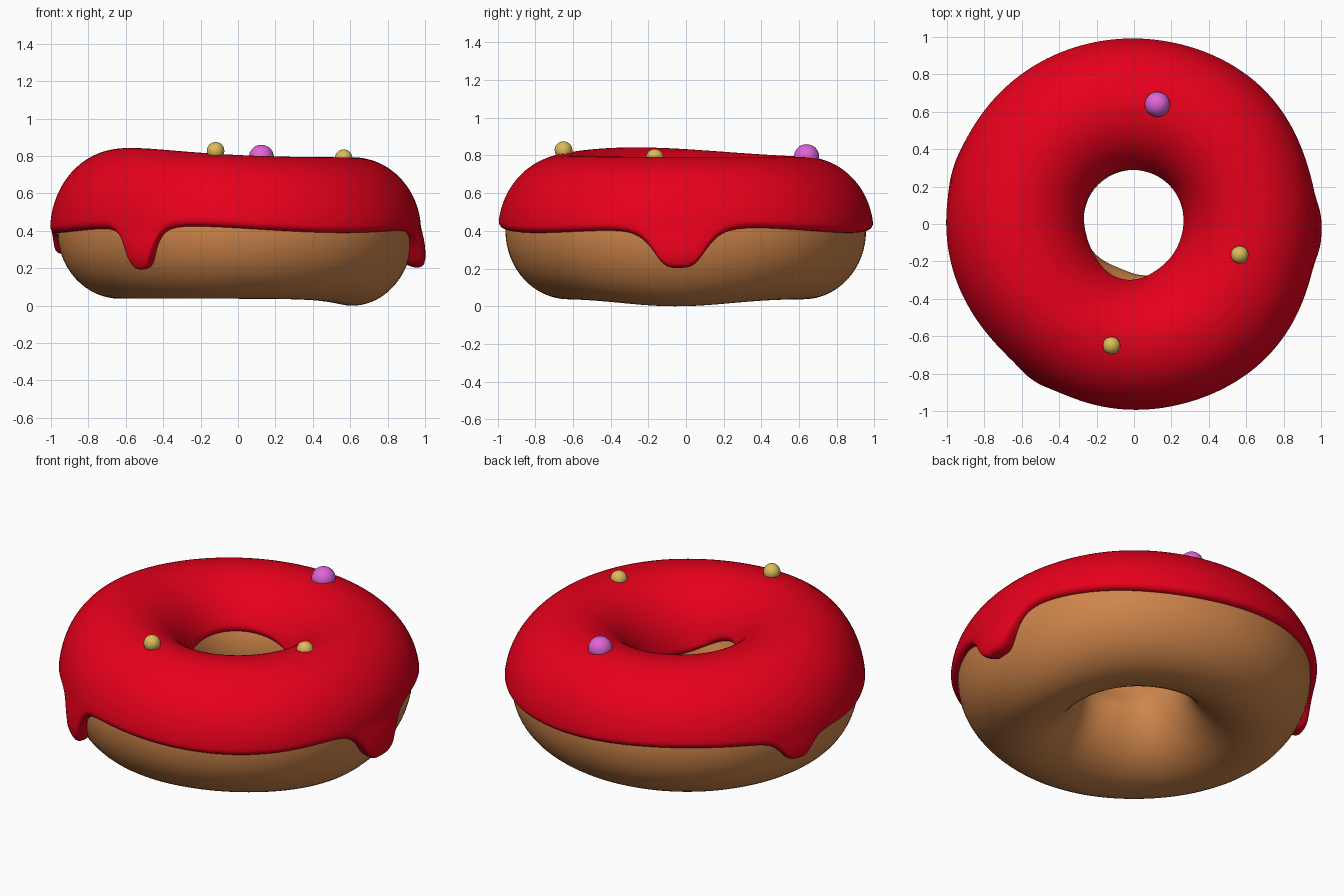
import bpy, math
from math import sin, cos, radians, pi

if "Cube" in bpy.data.objects:
    bpy.data.objects.remove(bpy.data.objects["Cube"])


def material(name, rgb):
    m = bpy.data.materials.new(name)
    m.diffuse_color = (*rgb, 1)
    m.use_nodes = True
    m.node_tree.nodes["Principled BSDF"].inputs["Base Color"].default_value = m.diffuse_color
    return m


DOUGH = material("baked dough", (0.62, 0.235, 0.07))
RED = material("red icing", (0.80, 0.0, 0.011))
PINK = material("pink sugar", (0.73, 0.13, 0.68))
GOLD = material("gold sugar", (0.71, 0.50, 0.105))

MID = 0.40   # height of the ring's centre line
# drips: angle (deg), half width (deg), length, extra thickness
DRIPS = [(-123, 5.8, 0.22, 0.03), (-2, 9.5, 0.21, 0.045), (163, 6.5, 0.12, 0.02)]
# uneven outline: angle (deg), change of outer radius
BULGES = [(45, 0.028), (-45, 0.028), (135, 0.01), (-135, -0.025), (-90, 0.012), (180, 0.004)]


def bump(t, deg, width):
    d = (t - radians(deg) + pi) % (2 * pi) - pi
    return math.exp(-(d / radians(width)) ** 2)


def half_heights(t):
    top = 0.354 + 0.05 * bump(t, -155, 55)
    low = 0.363 + 0.037 * bump(t, -5, 36)
    return top, low


def section(t, p, off=0.0):
    """Point on the uneven ring: t around the hole, p around the tube."""
    top, low = half_heights(t)
    R = 0.622 - 0.008 * cos(t)
    a = 0.327 - 0.008 * cos(t) + 0.004 * cos(3 * t + 1)
    b = top if sin(p) > 0 else low
    r = R + (a + off) * cos(p)
    if cos(p) > 0:
        r += cos(p) * sum(amount * bump(t, deg, 28) for deg, amount in BULGES)
    else:
        r += cos(p) * (0.028 * bump(t, 180, 50) - 0.012 * bump(t, -90, 40))
        if sin(p) < 0.25:   # dough swells into the hole at the front
            r += 0.055 * min(1, (0.25 - sin(p)) / 0.3) * cos(p) * bump(t, -105, 35)
    return r * cos(t), r * sin(t), MID + (b + off) * sin(p)


def mesh_object(name, rows, closed, mat):
    """Grid of rows (each one around the ring) into a smooth mesh."""
    n, m = len(rows[0]), len(rows)
    verts = [v for row in rows for v in row]
    faces = []
    for j in range(m if closed else m - 1):
        k = (j + 1) % m
        for i in range(n):
            i2 = (i + 1) % n
            faces.append((j * n + i, j * n + i2, k * n + i2, k * n + i))
    me = bpy.data.meshes.new(name)
    me.from_pydata(verts, [], faces)
    me.materials.append(mat)
    me.polygons.foreach_set("use_smooth", [True] * len(faces))
    ob = bpy.data.objects.new(name, me)
    bpy.context.collection.objects.link(ob)
    return ob


# dough ring
N = 128
mesh_object("dough_ring",
            [[section(2 * pi * i / N, 2 * pi * j / 64) for i in range(N)] for j in range(64)],
            True, DOUGH)


# icing: a shell over the top whose outer edge runs down in drips
def edge_angle(t, z):
    top, low = half_heights(t)
    d = z - MID
    return math.asin(max(-0.95, min(0.95, d / (top if d > 0 else low))))


def drip_shape(t, drip):
    d = (t - radians(drip[0]) + pi) % (2 * pi) - pi
    return 1 / (1 + abs(d / radians(drip[1])) ** 3.6)


N = 360
LIP = 0.10           # tube angle over which the edge rounds off
lip_steps = [LIP * (1 - cos(pi / 2 * k / 6)) for k in range(7)]
columns = []
for i in range(N):
    t = 2 * pi * i / N
    outer_z = 0.41 - 0.02 * cos(3 * (t - radians(65)))
    extra = 0
    for d in DRIPS:
        s = drip_shape(t, d)
        outer_z -= d[2] * s
        extra += d[3] * s
    inner_z = 0.47 + 0.07 * cos(t - radians(135)) + 0.09 * bump(t, -105, 38)
    p0 = edge_angle(t, outer_z)
    p1 = pi - edge_angle(t, inner_z)
    steps = [p0 + s for s in lip_steps]
    steps += [p0 + LIP + (p1 - p0 - 2 * LIP) * k / 48 for k in range(1, 48)]
    steps += [p1 - s for s in reversed(lip_steps)]
    col = [section(t, p0, -0.02)]
    for p in steps:
        e = min(1, min(p - p0, p1 - p) / LIP)
        thick = 0.039 if cos(p) > 0 else 0.039 - 0.006 * -cos(p)
        thick += extra * min(1, max(0, -sin(p) / 0.35 + 0.1)) * (cos(p) > 0)
        col.append(section(t, p, thick * math.sqrt(max(0, 1 - (1 - e) ** 2))))
    col.append(section(t, p1, -0.02))
    columns.append(col)
mesh_object("icing", [list(r) for r in zip(*columns)], False, RED)

# sugar pearls
for name, x, y, z, r, mat in [("gold_pearl_right", 0.565, -0.165, 0.788, 0.047, GOLD),
                              ("gold_pearl_front", -0.12, -0.65, 0.828, 0.047, GOLD),
                              ("pink_pearl", 0.125, 0.64, 0.793, 0.067, PINK)]:
    bpy.ops.mesh.primitive_uv_sphere_add(segments=32, ring_count=16, radius=r, location=(x, y, z))
    ob = bpy.context.object
    ob.name = name
    ob.data.materials.append(mat)
    bpy.ops.object.shade_smooth()
